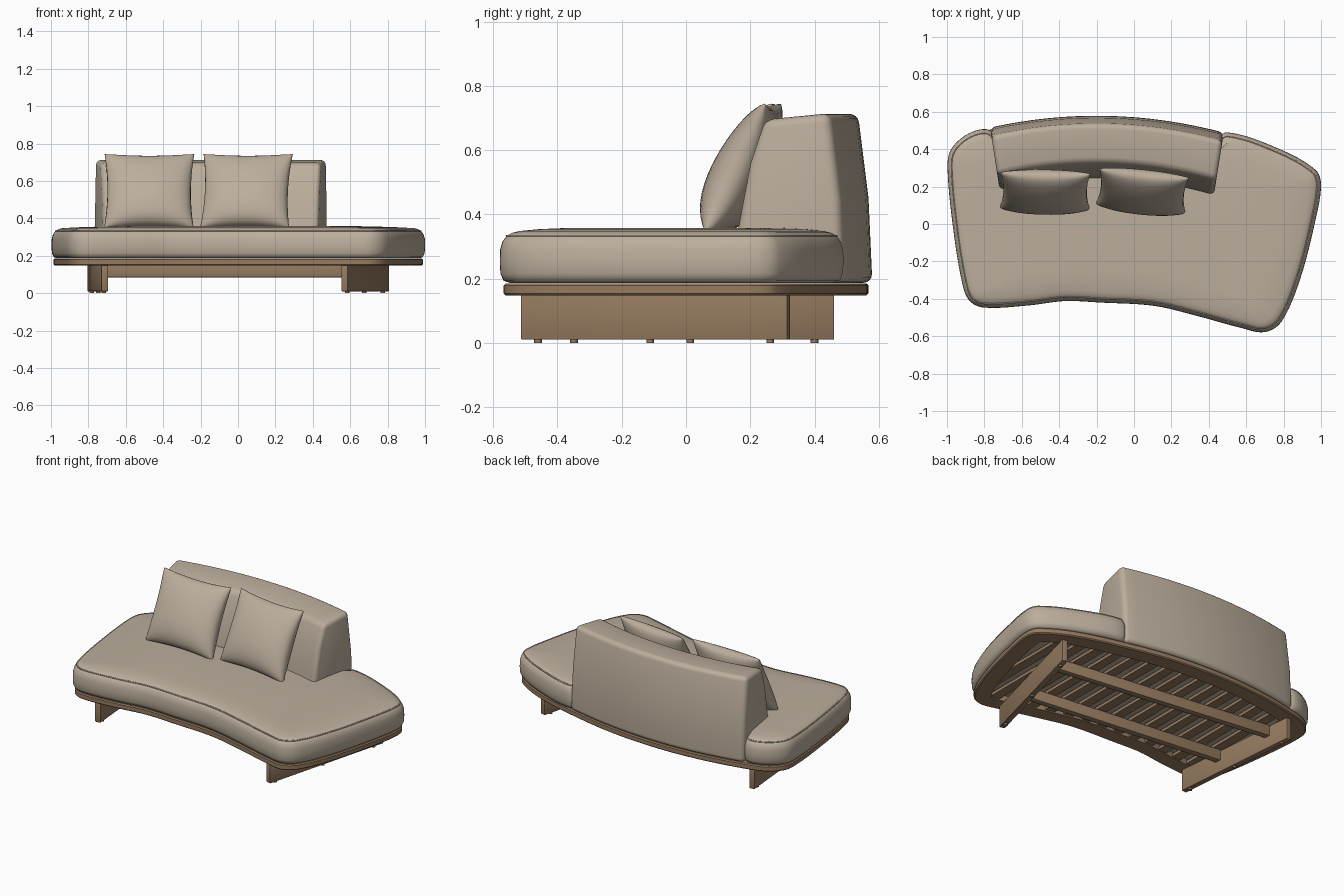
import bpy, bmesh, math
from mathutils import Vector, Matrix

if "Cube" in bpy.data.objects:
    bpy.data.objects.remove(bpy.data.objects["Cube"], do_unlink=True)


def material(name, rgb):
    m = bpy.data.materials.new(name)
    m.use_nodes = True
    m.diffuse_color = (*rgb, 1)
    m.node_tree.nodes["Principled BSDF"].inputs["Base Color"].default_value = (*rgb, 1)
    return m


fabric = material("beige_fabric", (0.50, 0.425, 0.335))
wood = material("oak_wood", (0.30, 0.195, 0.115))


def finish(name, bm, mat, angle=40):
    bmesh.ops.recalc_face_normals(bm, faces=bm.faces)
    mesh = bpy.data.meshes.new(name)
    bm.to_mesh(mesh)
    bm.free()
    ob = bpy.data.objects.new(name, mesh)
    bpy.context.collection.objects.link(ob)
    mesh.materials.append(mat)
    bpy.ops.object.select_all(action='DESELECT')
    ob.select_set(True)
    bpy.context.view_layer.objects.active = ob
    bpy.ops.object.shade_smooth_by_angle(angle=math.radians(angle))
    return ob


def spline(points, steps=6):
    """Closed smooth curve through the points."""
    pts = [Vector(p) for p in points]
    n, out = len(pts), []
    for i in range(n):
        a, b, c, d = (pts[(i + k) % n] for k in (-1, 0, 1, 2))
        # tangents scaled to the span avoid overshoot beside short spans
        span = (c - b).length
        tb, tc = (c - a).normalized() * span, (d - b).normalized() * span
        for s in range(steps):
            t = s / steps
            out.append(b * (2*t**3 - 3*t*t + 1) + tb * (t**3 - 2*t*t + t)
                       + c * (3*t*t - 2*t**3) + tc * (t**3 - t*t))
    return out


def inset(loop, dist):
    out = []
    for i, p in enumerate(loop):
        t = (loop[(i + 1) % len(loop)] - loop[i - 1]).normalized()
        out.append(p + Vector((-t.y, t.x)) * dist)
    return out


def loft(rings, cap=True, closed=False):
    """Skin a list of rings of 3D points."""
    bm = bmesh.new()
    rows = [[bm.verts.new(p) for p in r] for r in rings]
    pairs = list(zip(rows, rows[1:])) + ([(rows[-1], rows[0])] if closed else [])
    for r0, r1 in pairs:
        for i in range(len(r0)):
            bm.faces.new((r0[i - 1], r0[i], r1[i], r1[i - 1]))
    if cap:
        bm.faces.new(rows[0])
        bm.faces.new(rows[-1])
    return bm


def lift(loop, z):
    return [(p.x, p.y, z) for p in loop]


def round_edges(bm, width, segments, angle=35):
    bmesh.ops.recalc_face_normals(bm, faces=bm.faces)
    edges = [e for e in bm.edges if e.calc_face_angle(0) > math.radians(angle)]
    bmesh.ops.bevel(bm, geom=edges, offset=width, segments=segments,
                    profile=0.5, affect='EDGES')


def back_y(x):
    return 0.58 - 0.195 * (x + 0.2) ** 2


# Shared plan: concave front, flared right-hand and left-hand ends
front = [(-0.97, 0), (-0.92, -0.31), (-0.88, -0.41), (-0.80, -0.447), (-0.56, -0.435),
         (-0.37, -0.412), (-0.18, -0.42), (0.11, -0.438), (0.35, -0.495), (0.57, -0.555),
         (0.70, -0.578), (0.79, -0.52), (0.89, -0.29), (0.97, 0.02), (1.0, 0.21),
         (0.97, 0.29), (0.78, 0.40)]
left_end = [(-0.90, 0.475), (-0.98, 0.395), (-0.997, 0.30)]
seat_plan = spline(front + [(0.50, 0.49), (0.40, 0.44), (-0.2, 0.49), (-0.70, 0.46),
                            (-0.79, 0.507)] + left_end)
frame_plan = inset(spline(front + [(x, back_y(x)) for x in (0.48, 0.15, -0.2, -0.5, -0.77)]
                          + left_end), 0.012)

# Seat cushion with soft rolled edges and a slightly crowned top
section = [(0.03, 0.187), (0.012, 0.193), (0.002, 0.215), (0, 0.25), (0.001, 0.29),
           (0.008, 0.315), (0.022, 0.334), (0.04, 0.343), (0.06, 0.348)]
rings = [lift(inset(seat_plan, d), z) for d, z in section]
crown = inset(seat_plan, 0.06)
rings += [lift([p * s for p in crown], z) for s, z in ((0.88, 0.354), (0.7, 0.358))]
finish("seat_cushion", loft(rings), fabric, 60)

# Seam piping around the cushion top
curve = bpy.data.curves.new("seat_piping", 'CURVE')
curve.dimensions = '3D'
curve.bevel_depth = 0.004
curve.bevel_resolution = 1
line = curve.splines.new('POLY')
line.use_cyclic_u = True
seam = inset(seat_plan, 0.022)
line.points.add(len(seam) - 1)
for pt, p in zip(line.points, seam):
    pt.co = (p.x, p.y, 0.333, 1)
curve.materials.append(fabric)
bpy.context.collection.objects.link(bpy.data.objects.new("seat_piping", curve))

# Curved backrest: wedge section swept along the back arc, ends tapering forward
wedge = [(0, 0.187), (0.012, 0.45), (0.045, 0.715), (0.25, 0.695), (0.295, 0.56), (0.335, 0.35),
         (0.335, 0.187)]
rings = []
for i in range(17):
    x = -0.77 + 1.25 * i / 16
    rings.append([(x + (-0.15 - x) * 0.25 * d, back_y(x) - d, z) for d, z in wedge])
bm = loft(rings)
round_edges(bm, 0.028, 4)
finish("backrest", bm, fabric, 50)


# Scatter pillows: pinched corners, plump middle
def pillow(name, centre, yaw):
    n = 20
    bm = bmesh.new()
    place = (Matrix.Translation(centre) @ Matrix.Rotation(math.radians(yaw), 4, 'Z')
             @ Matrix.Rotation(math.radians(-25), 4, 'X'))
    for side in (-1, 1):
        rows = []
        for j in range(n + 1):
            row = []
            for i in range(n + 1):
                u, v = (math.sin(math.pi * (k / n - 0.5)) for k in (i, j))
                puff = ((1 - u * u) * (1 - v * v)) ** 0.42
                fat = 0.088 * (1 - 0.18 * v)
                row.append(bm.verts.new(place @ Vector((
                    0.24 * u * (1 - 0.07 * (1 - v * v)),
                    side * fat * puff,
                    0.22 * v * (1 - 0.07 * (1 - u * u))))))
            rows.append(row)
        for a, b in zip(rows, rows[1:]):
            for i in range(n):
                bm.faces.new((a[i], a[i + 1], b[i + 1], b[i]))
    bmesh.ops.remove_doubles(bm, verts=bm.verts, dist=0.0004)
    finish(name, bm, fabric, 80)


pillow("right_pillow", (-0.475, 0.178, 0.545), -1)
pillow("left_pillow", (0.045, 0.178, 0.545), -6)

# Wooden ring frame following the plan
ring = [(0.006, 0.148), (0, 0.154), (0, 0.179), (0.006, 0.185), (0.10, 0.185), (0.10, 0.148)]
finish("base_frame", loft([lift(inset(frame_plan, d), z) for d, z in ring], False, True), wood)


def plank(name, p0, p1, width, z0, z1, bevel=0.004):
    a, b = Vector(p0), Vector(p1)
    t = (b - a).normalized()
    side = Vector((-t.y, t.x)) * width / 2
    loop = [a - side, b - side, b + side, a + side]
    bm = loft([lift(loop, z0), lift(loop, z1)])
    if bevel:
        round_edges(bm, bevel, 2)
    return finish(name, bm, wood)


# Slats spanning the frame from front to back
def span_at(x):
    ys = []
    for p, q in zip(frame_plan, frame_plan[1:] + frame_plan[:1]):
        if (p.x - x) * (q.x - x) <= 0 and p.x != q.x:
            ys.append(p.y + (q.y - p.y) * (x - p.x) / (q.x - p.x))
    return min(ys), max(ys)


for i in range(15):
    x = -0.82 + 1.6 * i / 14
    lo, hi = span_at(x)
    plank(f"slat_{i + 1}", (x, lo + 0.06), (x, hi - 0.06), 0.06, 0.155, 0.175, 0)

# Two splayed plank legs with glides, joined by two long rails
legs = {"right_leg": ((-0.712, -0.40), (-0.787, 0.46)),
        "left_leg": ((0.57, -0.51), (0.79, 0.32))}
for name, (a, b) in legs.items():
    plank(name, a, b, 0.036, 0.01, 0.15)
    for k, t in enumerate((0.06, 0.48, 0.93)):
        c = Vector(a).lerp(Vector(b), t)
        bm = bmesh.new()
        bmesh.ops.create_cone(bm, cap_ends=True, segments=12, radius1=0.012, radius2=0.012,
                              depth=0.014, matrix=Matrix.Translation((c.x, c.y, 0.007)))
        finish(f"{name}_glide_{k + 1}", bm, wood)
plank("front_rail", (-0.735, -0.10), (0.63, -0.26), 0.04, 0.085, 0.155)
plank("back_rail", (-0.765, 0.30), (0.72, 0.10), 0.04, 0.085, 0.155)
